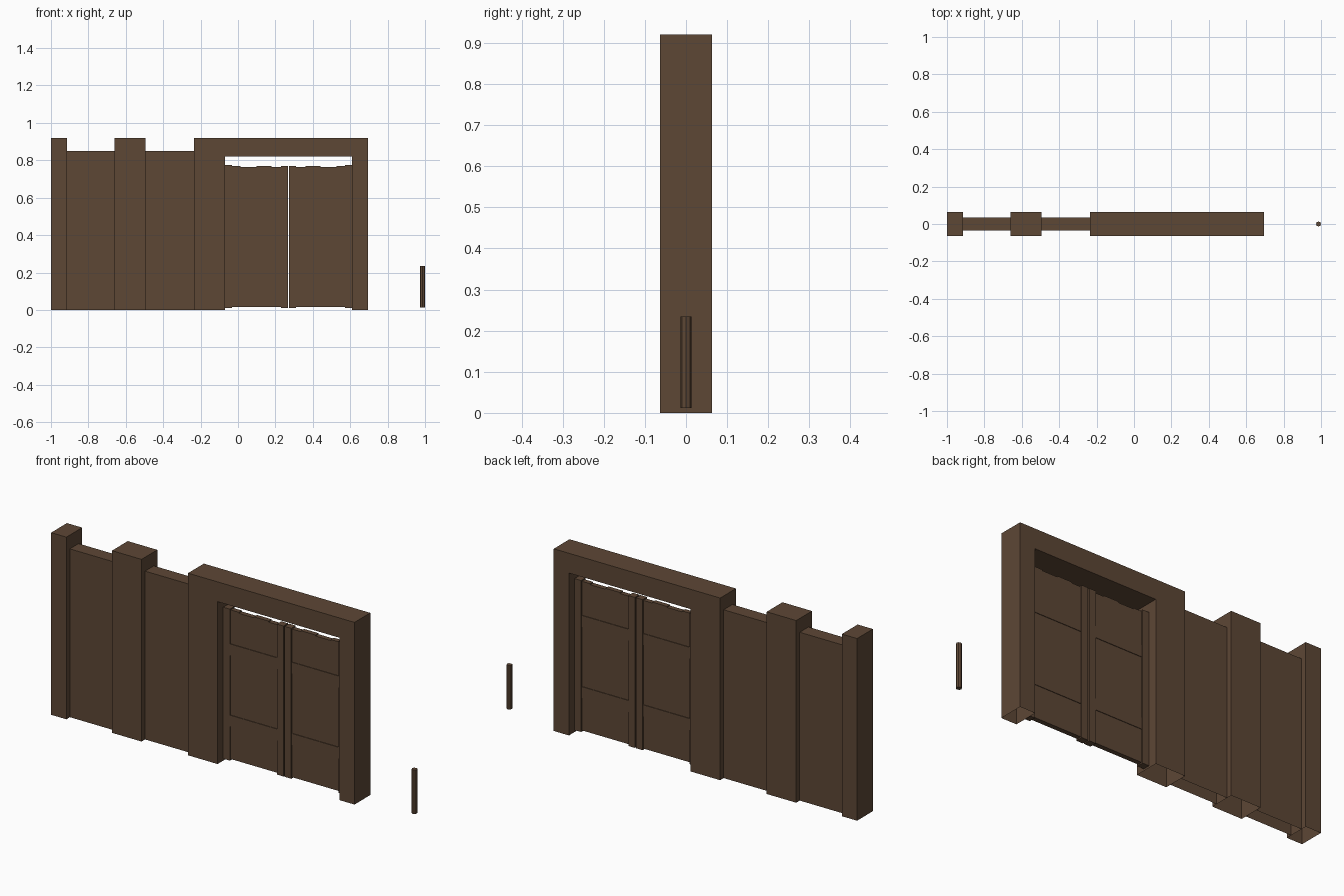
import bpy, bmesh

if "Cube" in bpy.data.objects:
    bpy.data.objects.remove(bpy.data.objects["Cube"])

wood = bpy.data.materials.new("dark_brown_wood")
wood.diffuse_color = (0.11, 0.063, 0.036, 1)
wood.use_nodes = True
wood.node_tree.nodes["Principled BSDF"].inputs["Base Color"].default_value = wood.diffuse_color


def finish(name, bm):
    me = bpy.data.meshes.new(name)
    bm.to_mesh(me)
    bm.free()
    me.materials.append(wood)
    ob = bpy.data.objects.new(name, me)
    bpy.context.collection.objects.link(ob)
    return ob


def drop_bottom(bm):
    # the wall pieces are open where they meet the ground
    low = [f for f in bm.faces if all(v.co.z < 1e-5 for v in f.verts)]
    bmesh.ops.delete(bm, geom=low, context='FACES')


def prism(name, profile, depth, open_bottom=False):
    # extrude an x-z outline symmetrically through y
    bm = bmesh.new()
    face = bm.faces.new([bm.verts.new((x, -depth, z)) for x, z in profile])
    new = bmesh.ops.extrude_face_region(bm, geom=[face])["geom"]
    bmesh.ops.translate(bm, vec=(0, 2 * depth, 0),
                        verts=[v for v in new if isinstance(v, bmesh.types.BMVert)])
    bmesh.ops.recalc_face_normals(bm, faces=bm.faces)
    if open_bottom:
        drop_bottom(bm)
    return finish(name, bm)


def box(name, x0, x1, z0, z1, depth, open_bottom=False):
    return prism(name, [(x0, z0), (x1, z0), (x1, z1), (x0, z1)], depth, open_bottom)


# wall posts and thinner panels between them
box("end_post", -1.0, -0.915, 0, 0.92, 0.063, True)
box("middle_post", -0.66, -0.495, 0, 0.92, 0.063, True)
box("wall_panel_left", -0.915, -0.66, 0, 0.85, 0.035, True)
box("wall_panel_right", -0.495, -0.235, 0, 0.85, 0.035, True)

# door frame: two jambs and a lintel in one outline
prism("door_frame", [(-0.235, 0), (-0.07, 0), (-0.07, 0.82), (0.61, 0.82),
                     (0.61, 0), (0.695, 0), (0.695, 0.92), (-0.235, 0.92)],
      0.063, True)

# two mirrored door leaves, described outward from the hinge side
for side, hinge, s in (("left", -0.07, 1), ("right", 0.61, -1)):
    def part(name, a, b, z0, z1, depth):
        x0, x1 = sorted((hinge + s * a, hinge + s * b))
        box(f"{side}_door_{name}", x0, x1, z0, z1, depth)

    part("hinge_stile", 0, 0.037, 0.01, 0.775, 0.018)
    part("meeting_stile", 0.30, 0.337, 0.01, 0.77, 0.018)
    # planks with uneven ends
    edges = [0.037, 0.083, 0.168, 0.25, 0.30]
    for i in range(4):
        odd = i % 2
        part(f"plank_{i + 1}", edges[i], edges[i + 1], 0.016,
             0.764 if odd else 0.769, 0.012)
    # cross rails
    for label, z in (("lower", 0.18), ("upper", 0.54)):
        part(f"{label}_rail", 0.037, 0.30, z, z + 0.058, 0.015)

# separate upright door handle
bm = bmesh.new()
bmesh.ops.create_cone(bm, cap_ends=True, segments=8, radius1=0.0135,
                      radius2=0.0135, depth=0.222)
bmesh.ops.translate(bm, vec=(0.9865, 0, 0.123), verts=bm.verts)
finish("loose_bar", bm)
